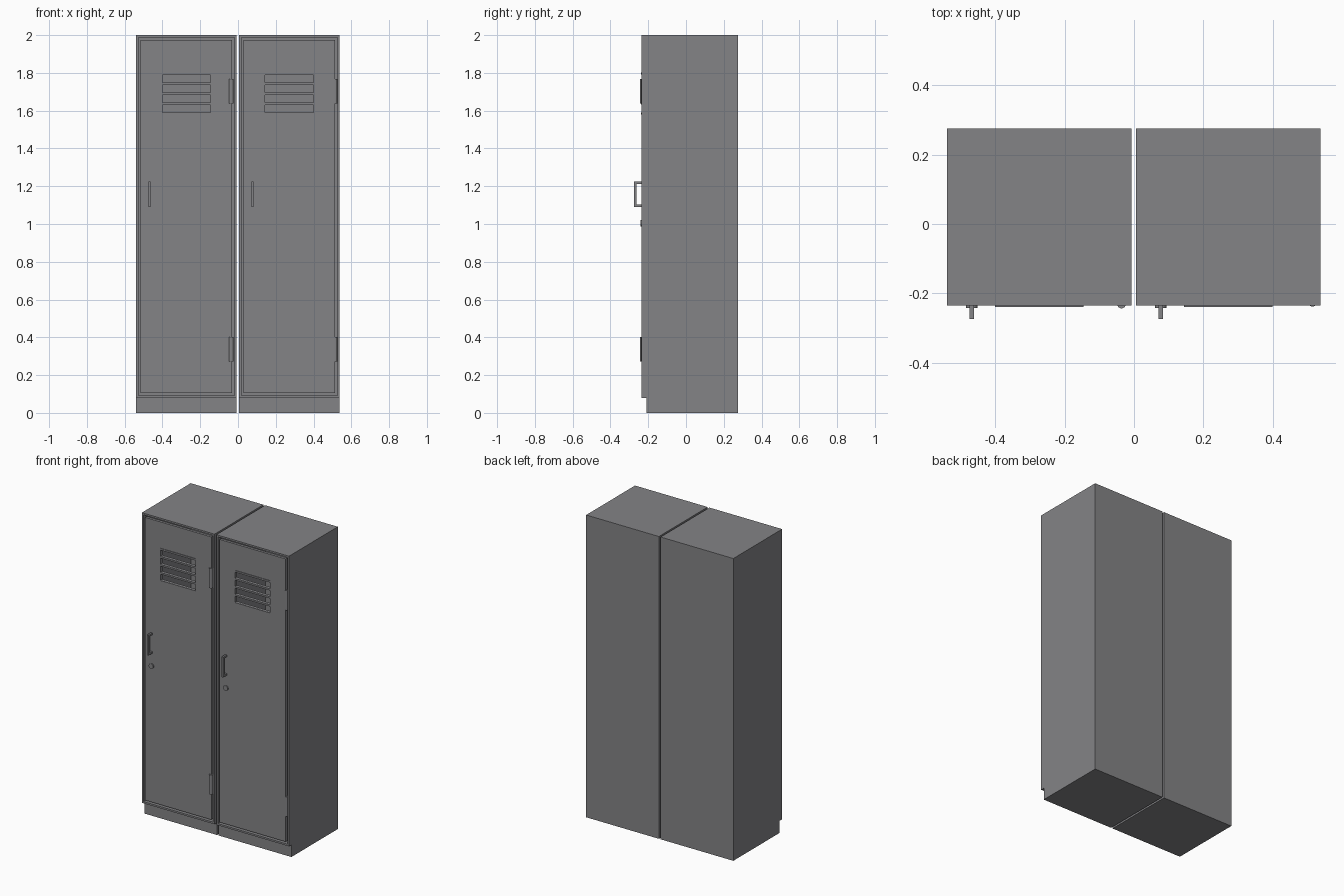
import bpy, bmesh, math
from mathutils import Matrix

if "Cube" in bpy.data.objects:
    bpy.data.objects.remove(bpy.data.objects["Cube"])

grey = bpy.data.materials.new("locker_grey")
grey.diffuse_color = (0.23, 0.23, 0.24, 1)
grey.use_nodes = True
grey.node_tree.nodes["Principled BSDF"].inputs["Base Color"].default_value = grey.diffuse_color

FRONT, BACK = -0.235, 0.275   # front plane and back plane
HALF = 0.266                  # half width of one locker


def finish(name, bm, fix=True):
    if fix:
        bmesh.ops.recalc_face_normals(bm, faces=bm.faces[:])
    me = bpy.data.meshes.new(name)
    bm.to_mesh(me)
    bm.free()
    me.materials.append(grey)
    ob = bpy.data.objects.new(name, me)
    bpy.context.collection.objects.link(ob)
    return ob


def prism(profile, x0, x1):
    """Extrude a (y, z) outline along x."""
    bm = bmesh.new()
    a = [bm.verts.new((x0, y, z)) for y, z in profile]
    b = [bm.verts.new((x1, y, z)) for y, z in profile]
    bm.faces.new(a)
    bm.faces.new(b[::-1])
    n = len(a)
    for i in range(n):
        j = (i + 1) % n
        bm.faces.new((a[i], b[i], b[j], a[j]))
    bmesh.ops.recalc_face_normals(bm, faces=bm.faces[:])
    bm.normal_update()
    return bm


def cylinder(name, loc, r, depth, axis, sides):
    bm = bmesh.new()
    rot = Matrix.Rotation(math.pi / 2, 4, 'X') if axis == 'Y' else Matrix()
    bmesh.ops.create_cone(bm, cap_ends=True, segments=sides, radius1=r, radius2=r,
                          depth=depth, matrix=Matrix.Translation(loc) @ rot)
    for f in bm.faces:
        f.smooth = len(f.verts) == 4
    for e in bm.edges:
        e.smooth = e.calc_face_angle(0) < 0.8
    return finish(name, bm)


def locker(side, cx, hinge_x, hinge_y, hinge_r):
    # hollow carcass with recessed plinth
    bm = prism([(FRONT, 0.08), (FRONT, 2), (BACK, 2), (BACK, 0),
                (-0.21, 0), (-0.21, 0.08)], cx - HALF, cx + HALF)
    face = min(bm.faces, key=lambda f: f.calc_center_median().y)
    bmesh.ops.inset_individual(bm, faces=[face], thickness=0.0165)
    new = bmesh.ops.extrude_discrete_faces(bm, faces=[face])["faces"]
    bmesh.ops.translate(bm, verts=new[0].verts[:], vec=(0, 0.495, 0))
    finish(side + "_carcass", bm)

    # door panel with four open vent slots
    xs = [cx - 0.242, cx - 0.128, cx + 0.128, cx + 0.242]
    zs = [0.104]
    for i in range(4):
        zs += [1.59 + i * 0.053, 1.631 + i * 0.053]
    zs.append(1.975)
    bm = bmesh.new()
    grid = [[bm.verts.new((x, FRONT, z)) for x in xs] for z in zs]
    for r in range(len(zs) - 1):
        for c in range(3):
            if c == 1 and r % 2 == 1:
                continue
            bm.faces.new((grid[r][c], grid[r][c + 1], grid[r + 1][c + 1], grid[r + 1][c]))
    door = finish(side + "_door", bm, fix=False)
    mod = door.modifiers.new("thickness", 'SOLIDIFY')
    mod.thickness = 0.018
    mod.offset = -1

    # raised louvre lips between the slots
    for i in range(5):
        z = 1.5785 + i * 0.053
        finish(f"{side}_vent_lip_{i + 1}",
               prism([(FRONT - 0.004, z), (FRONT - 0.004, z + 0.011),
                      (FRONT + 0.004, z + 0.011), (FRONT + 0.004, z)],
                     cx - 0.128, cx + 0.128))

    # U-shaped pull handle
    h = cx - 0.195
    finish(side + "_handle",
           prism([(FRONT + 0.002, 1.09), (-0.274, 1.09), (-0.274, 1.225),
                  (FRONT + 0.002, 1.225), (FRONT + 0.002, 1.213), (-0.262, 1.213),
                  (-0.262, 1.102), (FRONT + 0.002, 1.102)], h - 0.006, h + 0.006))

    # round lock
    cylinder(side + "_lock", (cx - 0.195, FRONT - 0.002, 1.005), 0.017, 0.01, 'Y', 24)

    # hinge barrels
    for label, z in (("upper", 1.703), ("lower", 0.338)):
        cylinder(f"{side}_{label}_hinge", (cx + hinge_x, hinge_y, z),
                 hinge_r, 0.13, 'Z', 16)


locker("left", -0.273, 0.237, -0.231, 0.0125)
locker("right", 0.272, 0.243, -0.228, 0.0105)
